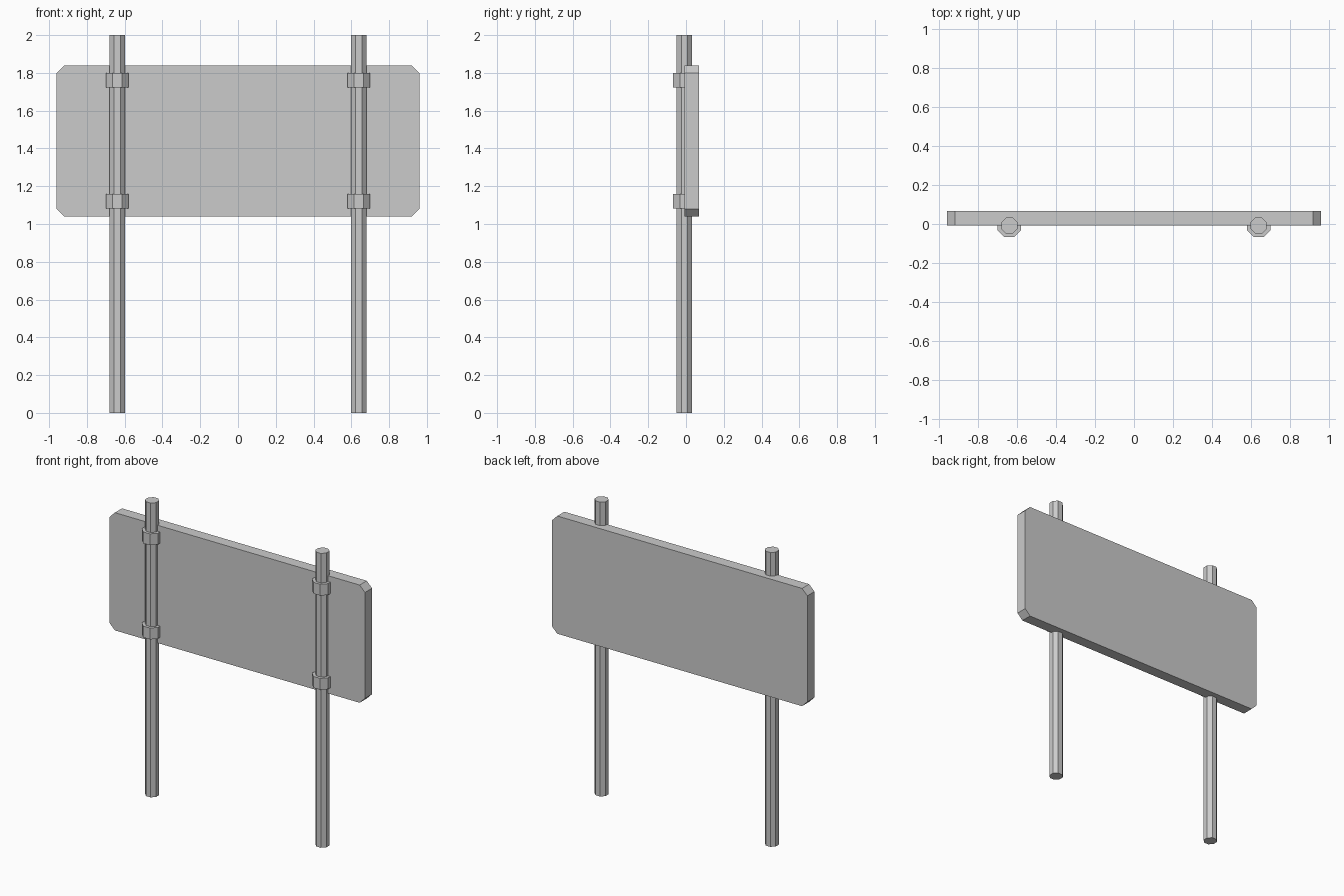
import bpy, bmesh, math

if "Cube" in bpy.data.objects:
    bpy.data.objects.remove(bpy.data.objects["Cube"])

AXIS_Y = -0.008          # posts and clamps are centred on the panel's front plane
POST_X = 0.64


def octagon_prism(name, x, apothem, z0, z1):
    """Upright eight-sided prism with flats facing the axes."""
    bpy.ops.mesh.primitive_cylinder_add(
        vertices=8, radius=apothem / math.cos(math.pi / 8), depth=z1 - z0,
        location=(x, AXIS_Y, (z0 + z1) / 2))
    ob = bpy.context.object
    ob.name = name
    # primitive has corners on the axes: turn half a step
    ob.rotation_euler.z = math.pi / 8
    return ob


# Sign panel: rectangle with clipped corners, extruded backwards
W, Z0, Z1, C = 0.96, 1.04, 1.84, 0.04
profile = [(-W + C, Z0), (W - C, Z0), (W, Z0 + C), (W, Z1 - C),
           (W - C, Z1), (-W + C, Z1), (-W, Z1 - C), (-W, Z0 + C)]
bm = bmesh.new()
face = bm.faces.new([bm.verts.new((x, AXIS_Y, z)) for x, z in profile])
ext = bmesh.ops.extrude_face_region(bm, geom=[face], use_keep_orig=True)
back = [v for v in ext["geom"] if isinstance(v, bmesh.types.BMVert)]
bmesh.ops.translate(bm, verts=back, vec=(0, 0.076, 0))
bmesh.ops.recalc_face_normals(bm, faces=bm.faces)
mesh = bpy.data.meshes.new("sign_panel")
bm.to_mesh(mesh)
bm.free()
bpy.context.collection.objects.link(bpy.data.objects.new("sign_panel", mesh))

# Posts, each with an upper and a lower clamp
for side, x in (("left", -POST_X), ("right", POST_X)):
    octagon_prism(f"{side}_post", x, 0.041, 0, 2)
    octagon_prism(f"{side}_lower_clamp", x, 0.06, 1.083, 1.16)
    octagon_prism(f"{side}_upper_clamp", x, 0.06, 1.723, 1.80)
